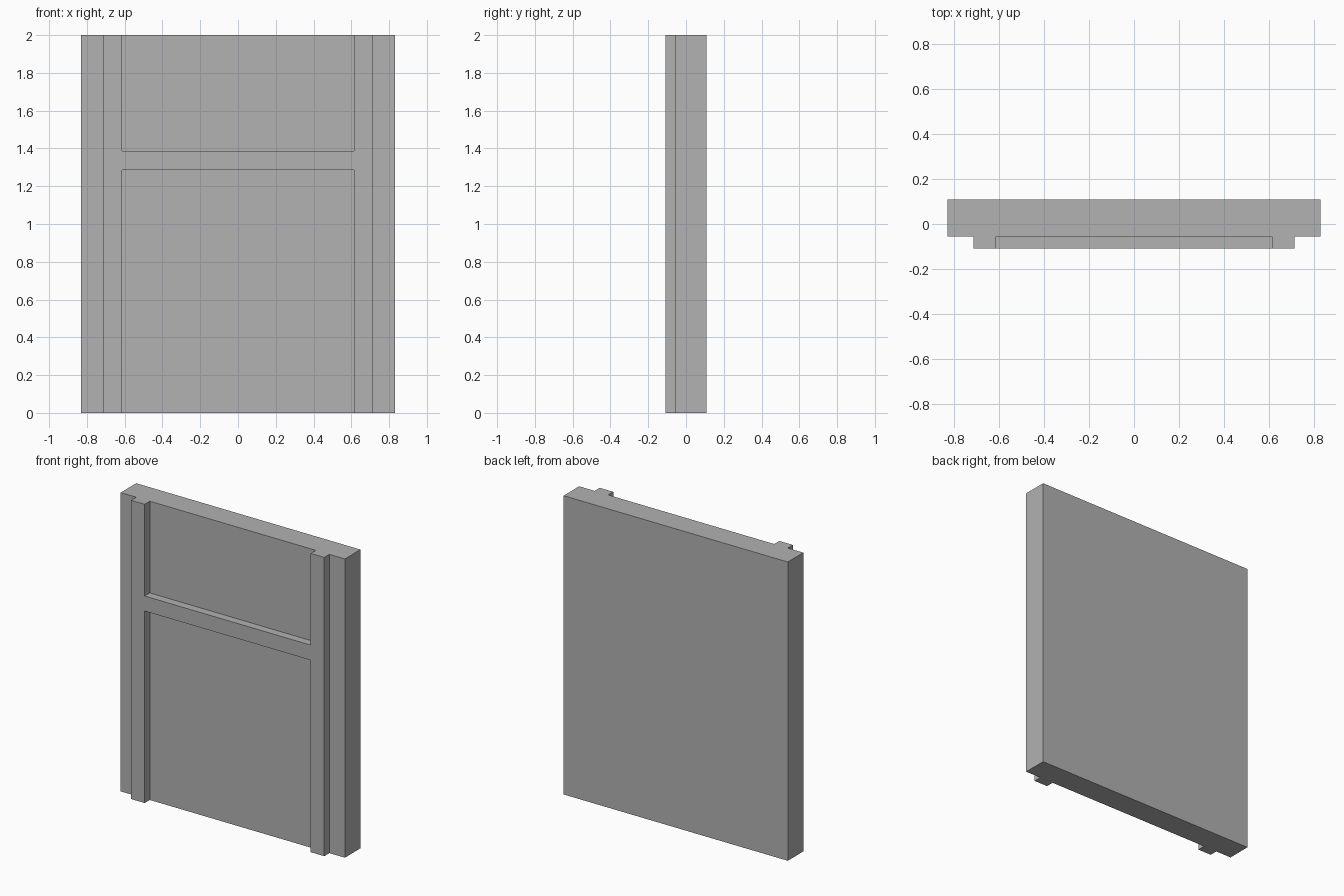
import bpy
import bmesh

if "Cube" in bpy.data.objects:
    bpy.data.objects.remove(bpy.data.objects["Cube"])

grey = bpy.data.materials.new("plain grey")
grey.diffuse_color = (0.445, 0.445, 0.445, 1.0)
grey.use_nodes = True
grey.node_tree.nodes["Principled BSDF"].inputs["Base Color"].default_value = grey.diffuse_color

HEIGHT = 2.0
HALF_WIDTH = 0.83
FRONT, STEP, BACK = -0.109, -0.055, 0.109   # depth of frame face, panel face, back
STILE_OUT, STILE_IN = 0.715, 0.615          # stile edges
RAIL_LOW, RAIL_HIGH = 1.285, 1.386          # cross rail edges


def extrude_outline(name, outline, y_front, y_back):
    """Solid made from an outline in x and z, extruded along y."""
    bm = bmesh.new()
    face = bm.faces.new([bm.verts.new((x, y_front, z)) for x, z in outline])
    result = bmesh.ops.extrude_face_region(bm, geom=[face], use_keep_orig=True)
    moved = [v for v in result["geom"] if isinstance(v, bmesh.types.BMVert)]
    bmesh.ops.translate(bm, verts=moved, vec=(0, y_back - y_front, 0))
    bmesh.ops.recalc_face_normals(bm, faces=bm.faces)
    mesh = bpy.data.meshes.new(name)
    bm.to_mesh(mesh)
    bm.free()
    mesh.materials.append(grey)
    obj = bpy.data.objects.new(name, mesh)
    bpy.context.collection.objects.link(obj)
    return obj


# Back panel
extrude_outline("back_panel",
                [(-HALF_WIDTH, 0), (HALF_WIDTH, 0),
                 (HALF_WIDTH, HEIGHT), (-HALF_WIDTH, HEIGHT)],
                STEP, BACK)

# Raised frame: two stiles joined by a cross rail, flush on the front
right = [(STILE_IN, RAIL_LOW), (STILE_IN, 0), (STILE_OUT, 0),
         (STILE_OUT, HEIGHT), (STILE_IN, HEIGHT), (STILE_IN, RAIL_HIGH)]
left = [(-x, z) for x, z in reversed(right)]
extrude_outline("stiles_and_rail", right + left, FRONT, STEP)
